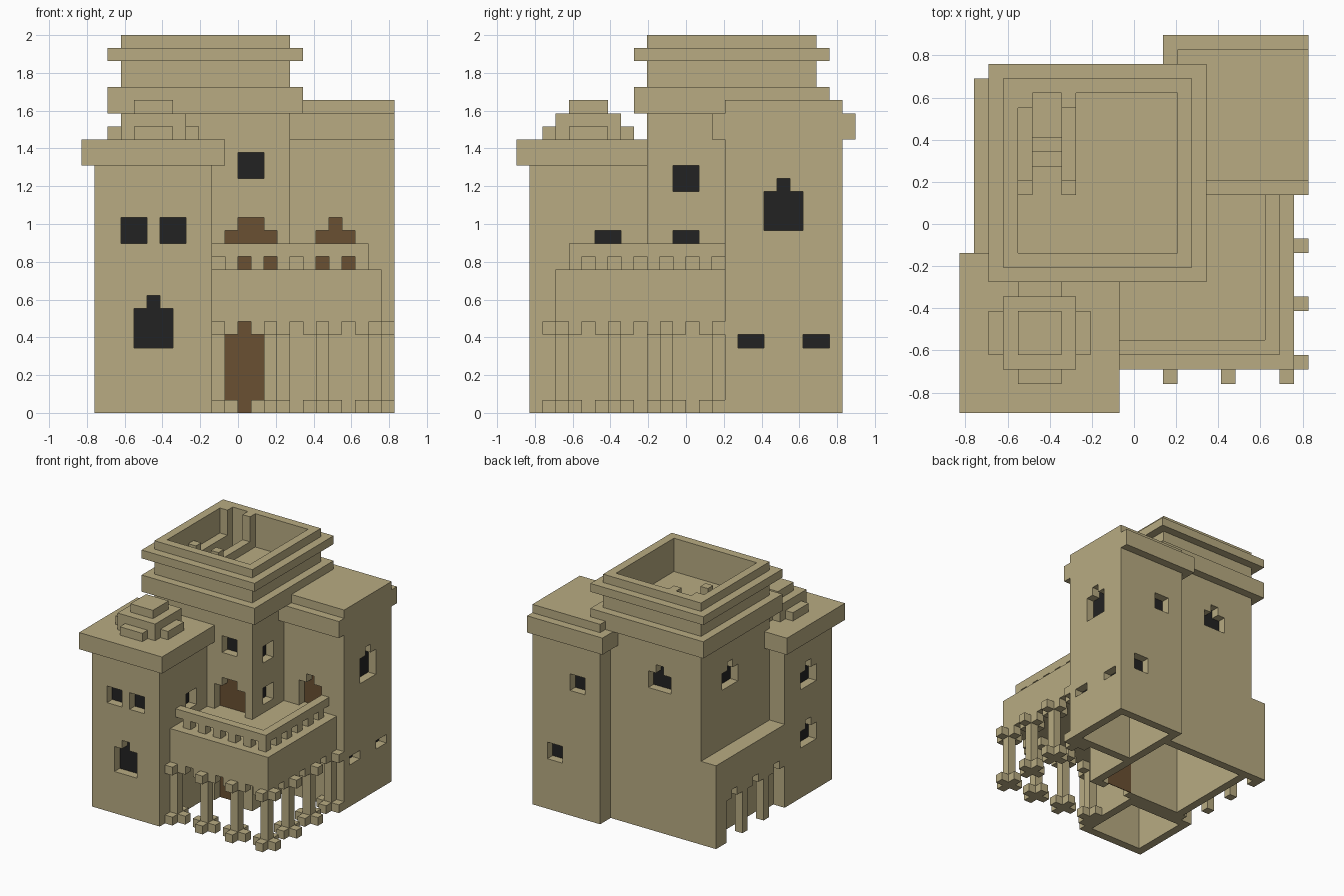
import bpy
from mathutils import Vector

if "Cube" in bpy.data.objects:
    bpy.data.objects.remove(bpy.data.objects["Cube"])

U = 2 / 29                      # one building block
ORIGIN = Vector((12, 13, 0))    # block coordinates of the ground centre


def material(name, color):
    m = bpy.data.materials.new(name)
    m.use_nodes = True
    m.diffuse_color = (*color, 1)
    m.node_tree.nodes["Principled BSDF"].inputs["Base Color"].default_value = (*color, 1)
    m.node_tree.nodes["Principled BSDF"].inputs["Roughness"].default_value = 0.9
    return m


STONE = material("sandstone", (0.479, 0.407, 0.223))
DARK = material("dark_opening", (0.016, 0.016, 0.016))
WOOD = material("brown_wood", (0.144, 0.080, 0.032))


def box(name, x, y, z, mat=STONE):
    """Box from ranges given in blocks."""
    lo, hi = Vector((x[0], y[0], z[0])), Vector((x[1], y[1], z[1]))
    verts = [((Vector((a, b, c)) - ORIGIN) * U)
             for a in (lo.x, hi.x) for b in (lo.y, hi.y) for c in (lo.z, hi.z)]
    faces = [(0, 1, 3, 2), (4, 6, 7, 5), (0, 4, 5, 1),
             (2, 3, 7, 6), (0, 2, 6, 4), (1, 5, 7, 3)]
    mesh = bpy.data.meshes.new(name)
    mesh.from_pydata(verts, [], faces)
    mesh.materials.append(mat)
    ob = bpy.data.objects.new(name, mesh)
    bpy.context.collection.objects.link(ob)
    return ob


def cut(part, x, y, z):
    """Subtract a box from a part."""
    tool = box("cutter", x, y, z)
    tool.hide_render = True
    mod = part.modifiers.new("cut", "BOOLEAN")
    mod.operation, mod.solver, mod.object = "DIFFERENCE", "EXACT", tool
    bpy.context.view_layer.update()
    graph = bpy.context.evaluated_depsgraph_get()
    mesh = bpy.data.meshes.new_from_object(part.evaluated_get(graph))
    part.modifiers.clear()
    part.data = mesh
    bpy.data.objects.remove(tool)


def shell(name, x, y, z, roof):
    """Hollow body with one-block walls, open below."""
    ob = box(name, x, y, z)
    cut(ob, (x[0] + 1, x[1] - 1), (y[0] + 1, y[1] - 1), (-1, z[1] - roof))
    return ob


def opening(part, side, at, a, z, peak=False, mat=DARK, label="window"):
    """Cut an opening through a wall, optionally with a raised middle, and back it."""
    out = 1 if side[0] == "+" else -1

    def place(fn, depth, span, height):
        d = tuple(sorted(at + out * v for v in depth))
        return fn(d, span, height) if side[1] == "x" else fn(span, d, height)

    bottom = z[0] if z[0] > 0 else -0.5
    through = (0.5, -1.2)
    place(lambda *r: cut(part, *r), through, a, (bottom, z[1]))
    top = z[1]
    if peak:
        place(lambda *r: cut(part, *r), through, (a[0] + 1, a[1] - 1), (z[1] - 0.5, z[1] + 1))
        top += 1
    place(lambda *r: box(part.name + "_" + label, *r, mat), (-1.0, -1.07),
          (a[0] - 0.2, a[1] + 0.2), (max(0, z[0] - 0.2), top + 0.2))


# Main tower with its cornices and sunken roof terrace
main = shell("main_tower", (3, 16), (10, 23), (0, 23), 2)
opening(main, "-y", 10, (11, 14), (0, 6), True, WOOD, "entrance_door")
opening(main, "-y", 10, (11, 15), (11, 14), True, WOOD, "balcony_door")
opening(main, "-y", 10, (12, 14), (18, 20))
opening(main, "+x", 16, (12, 14), (17, 19))
opening(main, "+x", 16, (12, 14), (12, 14))
opening(main, "-x", 3, (16, 19), (17, 19), True)
opening(main, "+y", 23, (7, 10), (17, 19), True)

lower_cornice = box("lower_cornice", (2, 17), (9, 24), (23, 25))
parapet = box("roof_parapet", (3, 16), (10, 23), (25, 29))
upper_cornice = box("upper_cornice", (2, 17), (9, 24), (27, 28))
for ring in (parapet, upper_cornice):
    cut(ring, (4, 15), (11, 22), (24.5, 30))

# Stairwell going down from the terrace
for y, depth in (((17, 18), 24), ((18, 19), 23.5), ((19, 22), 23.2)):
    cut(lower_cornice, (5, 7), y, (depth, 26))
for x in ((4, 5), (7, 8)):
    box("stair_rail", x, (16, 21), (25, 26))
    box("stair_post", x, (15, 16), (25, 27))
    box("stair_pier", x, (21, 22), (25, 29))

# Front left tower with stepped roof ornament
left = shell("left_tower", (1, 10), (1, 10), (0, 20), 1)
for x in ((3, 5), (6, 8)):
    opening(left, "-y", 1, x, (13, 15))
opening(left, "-y", 1, (4, 7), (5, 8), True)
opening(left, "+x", 10, (6, 8), (12, 14))
opening(left, "-x", 1, (4, 7), (13, 15), True)
opening(left, "-x", 1, (4, 7), (6, 8), True)
box("left_tower_cap", (0, 11), (0, 11), (19, 21))
box("ornament_arms_x", (2, 9), (4, 7), (21, 22))
box("ornament_arms_y", (4, 7), (2, 9), (21, 22))
box("ornament_base", (3, 8), (3, 8), (21, 23))
box("ornament_top", (4, 7), (4, 7), (23, 24))

# Back right tower
right = shell("right_tower", (15, 24), (16, 25), (0, 22), 1)
opening(right, "-y", 16, (18, 21), (11, 14), True, WOOD, "balcony_door")
opening(right, "+x", 24, (19, 22), (14, 17), True)
for y in ((17, 19), (22, 24)):
    opening(right, "+x", 24, y, (5, 6))
opening(right, "+y", 25, (17, 19), (15, 17))
opening(right, "+y", 25, (20, 22), (6, 8))
box("right_tower_cap", (14, 24), (15, 26), (21, 23))
box("right_tower_roof", (15, 24), (16, 25), (22, 24))

# Low arcade along the left side
arcade = shell("side_arcade", (1, 4), (10, 23), (0, 10), 1)
for y in (10, 14, 18):
    cut(arcade, (0, 2.5), (y, y + 3), (-1, 5))
    cut(arcade, (0, 2.5), (y + 1, y + 2), (4.5, 6))

# Balcony slab with railing around its two open sides
slab = box("balcony_slab", (10, 23), (3, 16), (7, 11))
cut(slab, (9, 16), (10, 17), (6, 12))
box("front_rail", (10, 22), (4, 5), (12, 13))
box("side_rail", (21, 22), (5, 16), (12, 13))
for x in range(11, 22, 2):
    box("front_baluster", (x, x + 1), (4, 5), (11, 12))
for y in range(6, 15, 2):
    box("side_baluster", (21, 22), (y, y + 1), (11, 12))

# Porch columns with cross-shaped bases and capitals
columns = [(x, 3) for x in range(10, 23, 4)] + [(22, y) for y in range(7, 16, 4)]
for x, y in columns:
    box("column_shaft", (x, x + 1), (y, y + 1), (0, 7))
    for name, z in (("column_base", (0, 1)), ("column_capital", (6, 7))):
        box(name, (x - 1, x + 2), (y, y + 1), z)
        box(name, (x, x + 1), (y - 1, y + 2), z)
